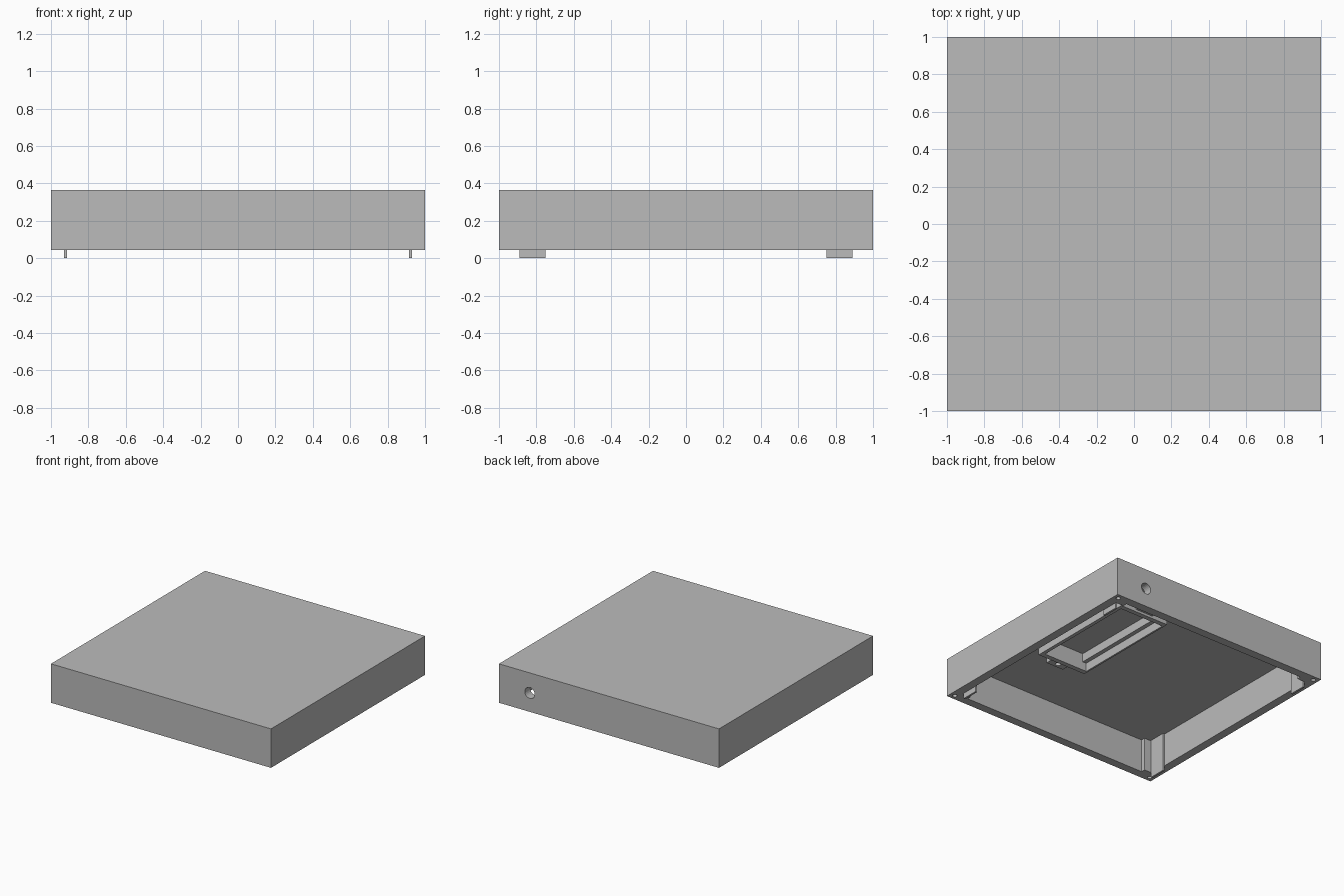
import bpy
from mathutils import Matrix

cube = bpy.data.objects.get("Cube")
if cube:
    bpy.data.objects.remove(cube, do_unlink=True)

GREY = (0.5, 0.5, 0.5, 1)
grey = bpy.data.materials.new("plain grey")
grey.use_nodes = True
grey.diffuse_color = GREY
grey.node_tree.nodes["Principled BSDF"].inputs["Base Color"].default_value = GREY


def box(name, x, y, z):
    """Box spanning the given (low, high) ranges."""
    spans = [sorted(s) for s in (x, y, z)]
    bpy.ops.mesh.primitive_cube_add(size=1)
    ob = bpy.context.object
    ob.name = name
    size = Matrix.Diagonal([b - a for a, b in spans] + [1])
    ob.data.transform(Matrix.Translation([(a + b) / 2 for a, b in spans]) @ size)
    ob.data.materials.append(grey)
    return ob


def cylinder(name, radius, depth, location, rotation=(0, 0, 0)):
    bpy.ops.mesh.primitive_cylinder_add(vertices=24, radius=radius, depth=depth,
                                        location=location, rotation=rotation)
    ob = bpy.context.object
    ob.name = name
    ob.data.materials.append(grey)
    return ob


def cut(target, cutter):
    """Subtract the cutter from the target and discard it."""
    cutter.hide_render = True
    mod = target.modifiers.new("cut", "BOOLEAN")
    mod.object = cutter
    mod.operation = "DIFFERENCE"
    mod.solver = "EXACT"
    bpy.context.view_layer.objects.active = target
    bpy.ops.object.modifier_apply(modifier=mod.name)
    bpy.data.objects.remove(cutter, do_unlink=True)


RIM, CEILING, TOP, INNER = 0.045, 0.32, 0.365, 0.93
CORNERS = [(sx, sy) for sx in (-1, 1) for sy in (-1, 1)]

# Hollow housing, open underneath, with a cable hole in the back
housing = box("housing", (-1, 1), (-1, 1), (RIM, TOP))
cut(housing, box("cavity", (-INNER, INNER), (-INNER, INNER), (-0.1, CEILING)))
cut(housing, cylinder("cable_hole", 0.045, 0.3, (0.72, 1, 0.2), (1.5708, 0, 0)))

# Screw holes, corner posts and lid clips at each corner
for sx, sy in CORNERS:
    cut(housing, cylinder("screw_hole", 0.018, 0.4, (sx * 0.958, sy * 0.958, RIM)))
    box("corner_post", (sx * 0.855, sx * INNER), (sy * 0.895, sy * INNER), (RIM, CEILING))
    box("lid_clip", (sx * 0.914, sx * INNER), (sy * 0.75, sy * 0.89), (0, CEILING))

# Battery compartment: a frame under the ceiling with a recess for its cover
X0, X1, Y0, Y1, BASE = 0.27, 0.72, -0.26, 0.71, 0.18
frame = box("battery_frame", (X0, X1), (Y0, Y1), (BASE, CEILING))
cut(frame, box("battery_well", (X0 + 0.05, X1 - 0.05), (Y0 + 0.04, Y1 - 0.04),
               (0, CEILING + 0.1)))
cut(frame, box("cover_recess", (X0 + 0.015, X1 - 0.03), (Y0 + 0.04, Y1 - 0.04),
               (0, BASE + 0.07)))

# Screw lugs at both ends of the compartment
middle = (X0 + X1) / 2
for end, way in ((Y0, -1), (Y1, 1)):
    lug = box("screw_lug", (middle - 0.08, middle + 0.08), (end, end + way * 0.08),
              (BASE + 0.02, CEILING))
    cut(lug, cylinder("lug_hole", 0.022, 0.2, (middle, end + way * 0.04, BASE)))
